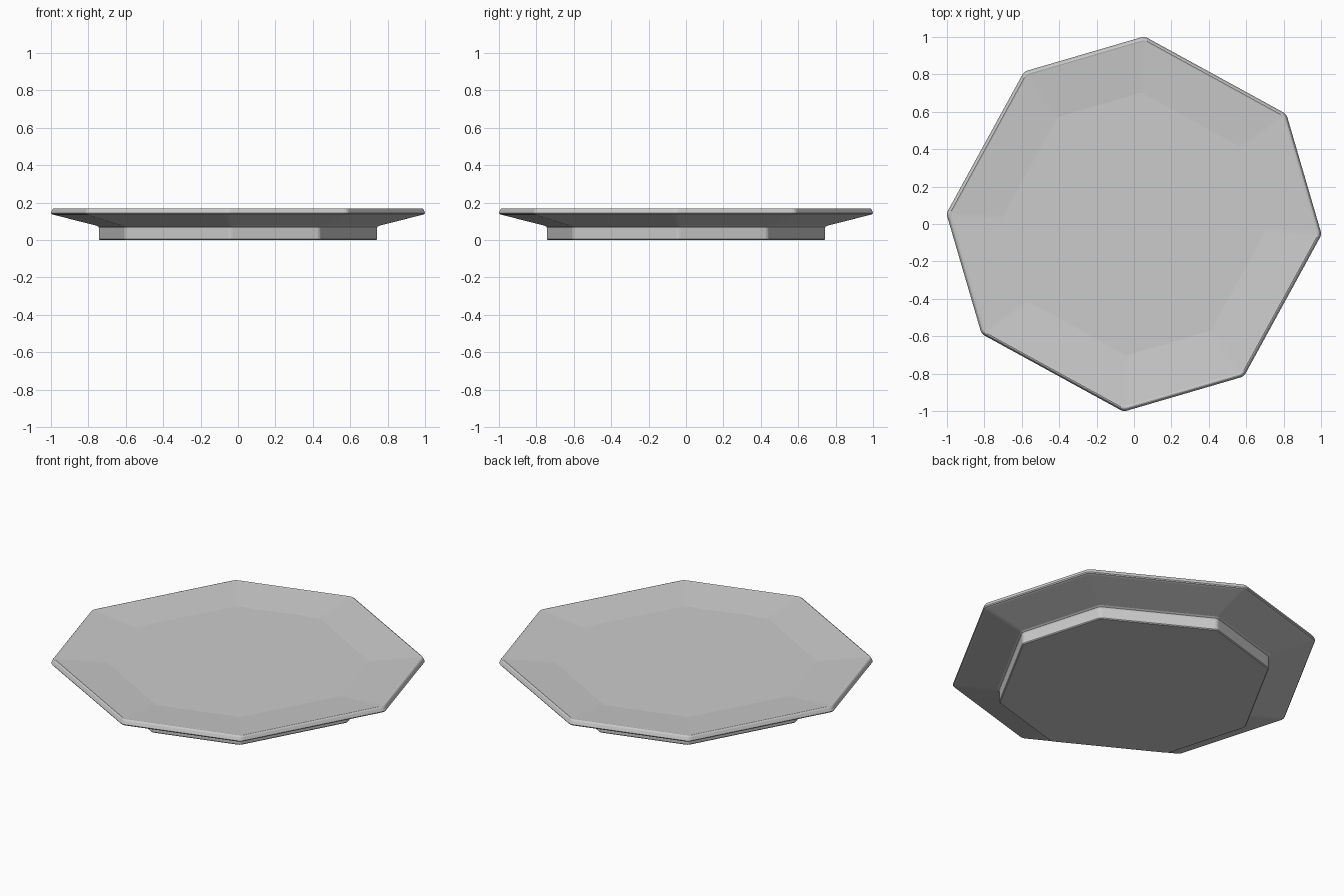
import bpy, bmesh, math
from mathutils import Vector

if "Cube" in bpy.data.objects:
    bpy.data.objects.remove(bpy.data.objects["Cube"])

# Octagon outline: two alternating corner angles repeated each quarter turn
angles = sorted(q * 90 + a for q in range(4) for a in (35.8, 86.8))
corners = [Vector((math.cos(math.radians(a)), math.sin(math.radians(a)))) for a in angles]

# Slightly rounded corners
outline = []
r = 0.018
for i, p in enumerate(corners):
    a = p + (corners[i - 1] - p).normalized() * r
    b = p + (corners[(i + 1) % 8] - p).normalized() * r
    for t in (0, 1 / 3, 2 / 3, 1):
        outline.append(a * (1 - t) ** 2 + p * 2 * t * (1 - t) + b * t * t)
size = max(abs(v.x) for v in outline)
outline = [v / size for v in outline]

# Profile (scale of outline, height): foot, flared underside, rim, dished top
profile = [
    (0.738, 0.0), (0.743, 0.005), (0.743, 0.064), (0.746, 0.071), (0.756, 0.077),
    (0.985, 0.135), (0.996, 0.139), (1.0, 0.145), (0.992, 0.163), (0.988, 0.168),
    (0.982, 0.170), (0.974, 0.168), (0.70, 0.147),
]

bm = bmesh.new()
rings = [[bm.verts.new((v.x * s, v.y * s, z)) for v in outline] for s, z in profile]
n = len(outline)
for lo, hi in zip(rings, rings[1:]):
    for i in range(n):
        j = (i + 1) % n
        bm.faces.new((lo[i], lo[j], hi[j], hi[i]))
bm.faces.new(rings[0][::-1])
bm.faces.new(rings[-1])
bmesh.ops.recalc_face_normals(bm, faces=bm.faces)

mesh = bpy.data.meshes.new("octagonal_plate")
bm.to_mesh(mesh)
bm.free()
plate = bpy.data.objects.new("octagonal_plate", mesh)
bpy.context.collection.objects.link(plate)
